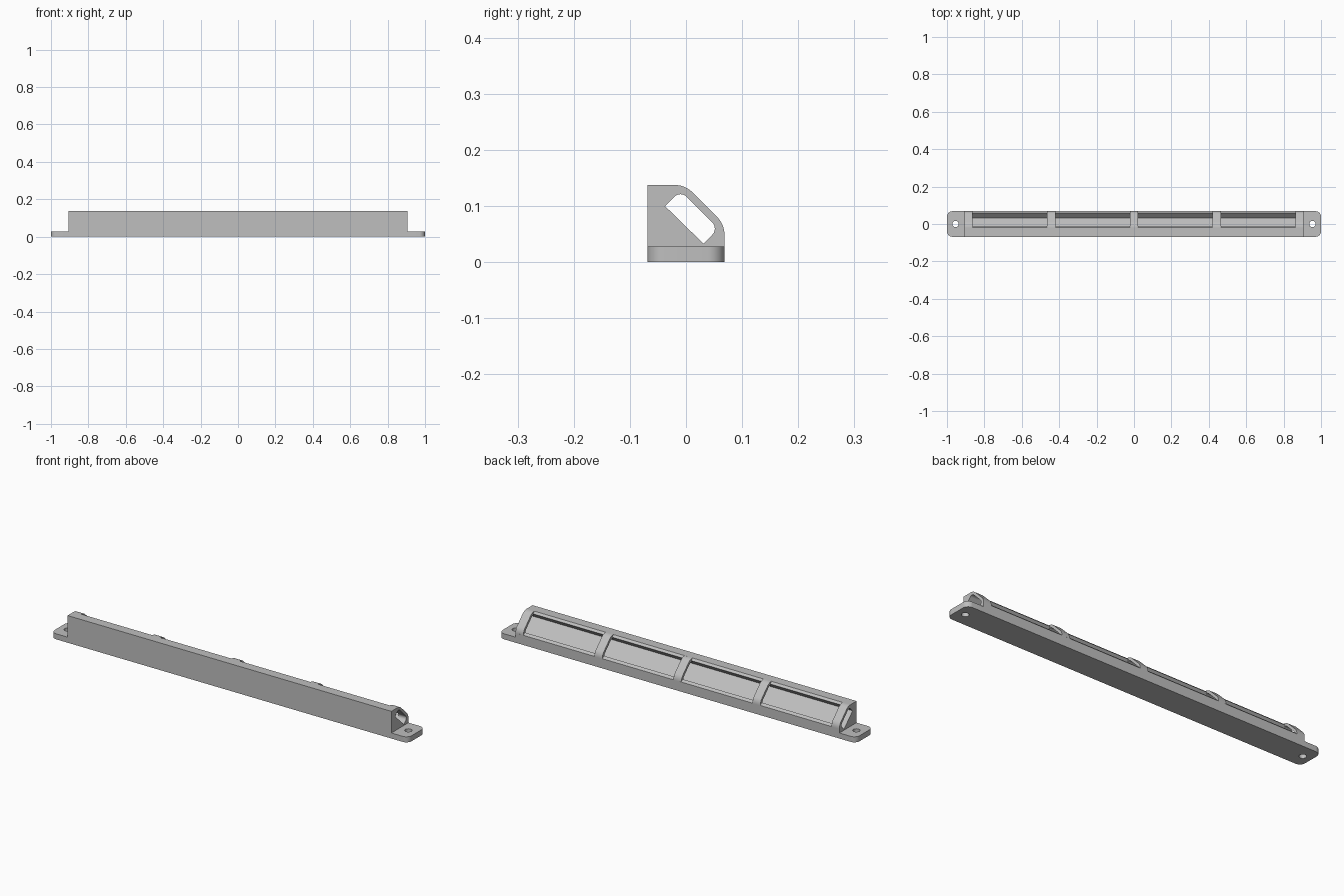
import bpy, bmesh, math
from mathutils import Vector

if "Cube" in bpy.data.objects:
    bpy.data.objects.remove(bpy.data.objects["Cube"], do_unlink=True)

grey = bpy.data.materials.new("light_grey")
grey.use_nodes = True
COLOUR = (0.52, 0.52, 0.52, 1)
grey.diffuse_color = COLOUR
grey.node_tree.nodes["Principled BSDF"].inputs["Base Color"].default_value = COLOUR

# Main dimensions
HALF_Y, TOP = 0.0685, 0.1375
BODY_X, TAB_X, TAB_H = 0.907, 1.0, 0.028
RIB_W, RIB_STEP = 0.044, 0.4425


def fillet(prev, corner, nxt, radius, steps=10):
    """Points of an arc rounding the corner between two straight lines."""
    p, c, n = Vector(prev), Vector(corner), Vector(nxt)
    a, b = (p - c).normalized(), (n - c).normalized()
    half = a.angle(b) / 2
    centre = c + (a + b).normalized() * radius / math.sin(half)
    start = c + a * radius / math.tan(half) - centre
    end = c + b * radius / math.tan(half) - centre
    sweep = math.pi - 2 * half
    return [centre + (start * math.sin(sweep * (1 - i / steps))
                      + end * math.sin(sweep * i / steps)) / math.sin(sweep)
            for i in range(steps + 1)]


def prism(name, points, axis, low, high):
    """Extrude a 2D outline along x (outline in y, z) or z (outline in x, y)."""
    bm = bmesh.new()
    place = (lambda p: (low, p[0], p[1])) if axis == "x" else (lambda p: (p[0], p[1], low))
    face = bm.faces.new([bm.verts.new(place(p)) for p in points])
    new = bmesh.ops.extrude_face_region(bm, geom=[face])["geom"]
    move = Vector((high - low, 0, 0)) if axis == "x" else Vector((0, 0, high - low))
    bmesh.ops.translate(bm, vec=move, verts=[g for g in new if isinstance(g, bmesh.types.BMVert)])
    bmesh.ops.recalc_face_normals(bm, faces=bm.faces)
    mesh = bpy.data.meshes.new(name)
    bm.to_mesh(mesh)
    bm.free()
    mesh.materials.append(grey)
    ob = bpy.data.objects.new(name, mesh)
    bpy.context.collection.objects.link(ob)
    return ob


def smooth(ob):
    bpy.ops.object.select_all(action="DESELECT")
    ob.select_set(True)
    bpy.context.view_layer.objects.active = ob
    bpy.ops.object.shade_smooth_by_angle(angle=math.radians(30))


# Section points: sloped channel and the chamfer its lips lie on
top_edge, back_edge = (-0.02, TOP), (HALF_Y, 0.049)
top_lip, back_lip = (-0.01, 0.1275), (0.0578, 0.0597)
floor_top, floor_back = (-0.0375, 0.1), (0.031, 0.033)

# Long body with the open channel
prism("body", [(-HALF_Y, 0), (HALF_Y, 0), back_edge, back_lip, floor_back,
               floor_top, top_lip, top_edge, (-HALF_Y, TOP)], "x", -BODY_X, BODY_X)

# Rounded ribs bridging the channel
upper, lower = (-0.0015, TOP), (HALF_Y, 0.0675)
rib_outline = (fillet(back_edge, lower, upper, 0.0445)
               + fillet(lower, upper, top_edge, 0.0445)
               + [top_lip]
               + fillet(floor_top, top_lip, back_lip, 0.0155)
               + fillet(top_lip, back_lip, floor_back, 0.0155)
               + [back_lip])
for i in range(-2, 3):
    x = i * RIB_STEP
    smooth(prism(f"rib_{i + 3}", rib_outline, "x", x - RIB_W / 2, x + RIB_W / 2))

# Screw tabs at both ends
for side, label in ((1, "left"), (-1, "right")):
    inner, outer = side * BODY_X, side * TAB_X
    a, b, c, d = (inner, -HALF_Y), (outer, -HALF_Y), (outer, HALF_Y), (inner, HALF_Y)
    tab = prism(f"{label}_tab", [a] + fillet(a, b, c, 0.03) + fillet(b, c, d, 0.03) + [d],
                "z", 0, TAB_H)
    bpy.ops.mesh.primitive_cylinder_add(vertices=32, radius=0.017, depth=0.2,
                                        location=(side * 0.954, 0, 0))
    cutter = bpy.context.object
    cutter.hide_render = True
    cutter.data.materials.append(grey)
    hole = tab.modifiers.new("screw_hole", "BOOLEAN")
    hole.operation, hole.solver, hole.object = "DIFFERENCE", "EXACT", cutter
    bpy.context.view_layer.objects.active = tab
    bpy.ops.object.modifier_apply(modifier=hole.name)
    bpy.data.objects.remove(cutter, do_unlink=True)
    smooth(tab)
